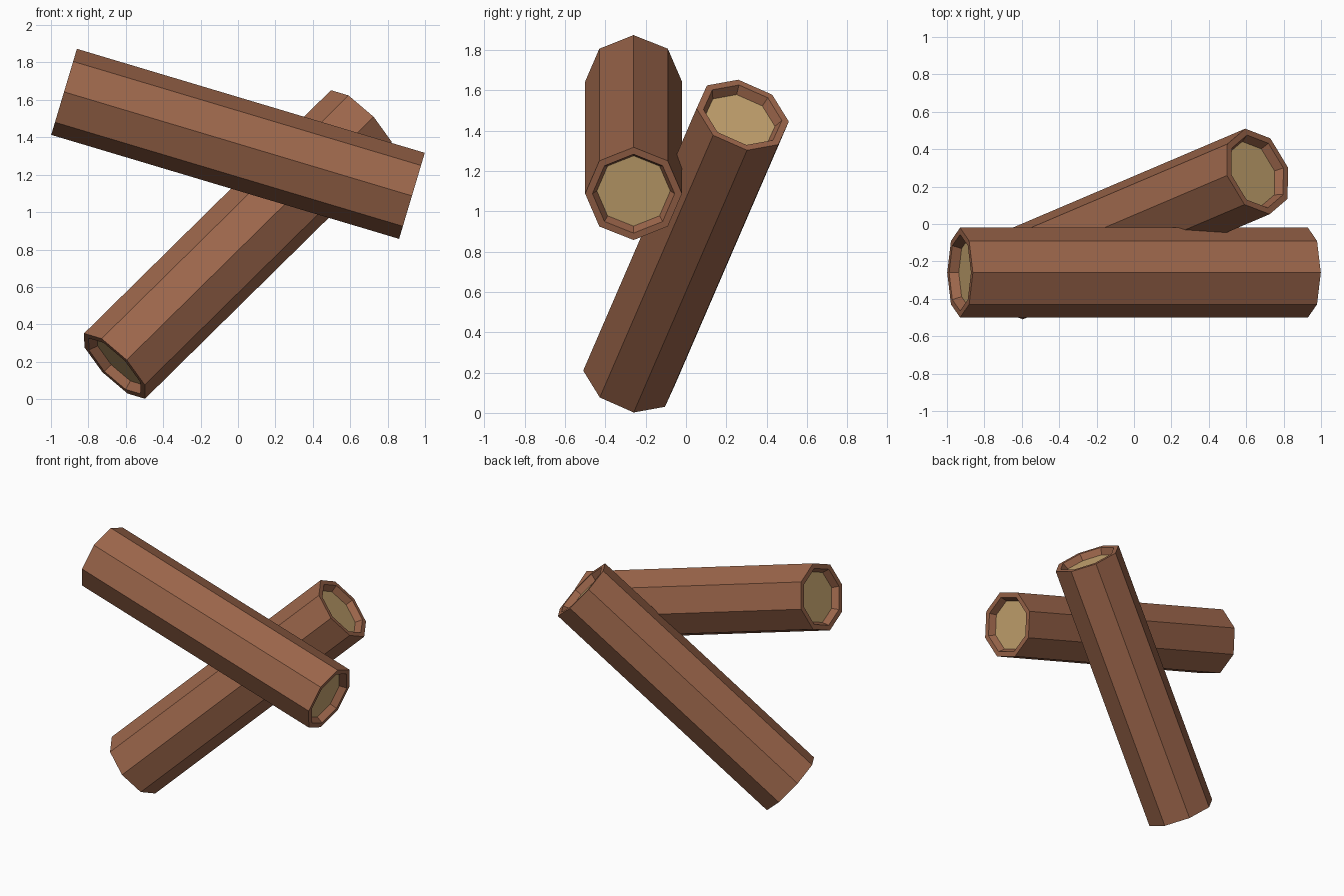
import bpy, bmesh, math
from mathutils import Vector

if "Cube" in bpy.data.objects:
    bpy.data.objects.remove(bpy.data.objects["Cube"])

SIDES = 8
RADIUS = 0.24
RIM = 0.204      # inner edge of the bark rim
CORE = 0.182     # radius of the sunken cut wood
DEPTH = 0.047    # how far the cut wood is sunk


def material(name, color):
    m = bpy.data.materials.new(name)
    m.diffuse_color = (*color, 1)
    m.use_nodes = True
    m.node_tree.nodes["Principled BSDF"].inputs["Base Color"].default_value = m.diffuse_color
    return m


bark = material("brown_bark", (0.332, 0.133, 0.070))
wood = material("pale_cut_wood", (0.58, 0.385, 0.165))


def log(name, start, end, corner):
    """Octagonal log from start to end; corner is the direction of one edge."""
    start, end = Vector(start), Vector(end)
    length = (end - start).length
    axis = (end - start).normalized()
    u = Vector(corner)
    u = (u - axis * u.dot(axis)).normalized()
    v = axis.cross(u)
    bm = bmesh.new()

    def ring(radius, along):
        return [bm.verts.new(start + axis * along + radius * (u * math.cos(a) + v * math.sin(a)))
                for a in (math.tau * i / SIDES for i in range(SIDES))]

    # rings run from one sunken end, over the bark, to the other sunken end
    rings = [ring(r, t) for r, t in (
        (CORE, DEPTH), (RIM, 0), (RADIUS, 0),
        (RADIUS, length), (RIM, length), (CORE, length - DEPTH))]
    for a, b in zip(rings, rings[1:]):
        for i in range(SIDES):
            j = (i + 1) % SIDES
            bm.faces.new((a[i], a[j], b[j], b[i]))
    # pale cut ends
    for verts in (rings[0][::-1], rings[-1]):
        bm.faces.new(verts).material_index = 1
    bmesh.ops.recalc_face_normals(bm, faces=bm.faces)

    mesh = bpy.data.meshes.new(name)
    bm.to_mesh(mesh)
    bm.free()
    mesh.materials.append(bark)
    mesh.materials.append(wood)
    obj = bpy.data.objects.new(name, mesh)
    bpy.context.collection.objects.link(obj)
    return obj


# upper log lying across the front, lower log leaning behind it
log("front_log", (-0.93, -0.26, 1.643), (0.93, -0.26, 1.087), (0, 1, 0))
log("leaning_log", (-0.66, -0.281, 0.177), (0.66, 0.281, 1.477), (-0.065, 0.2275, -0.0325))
